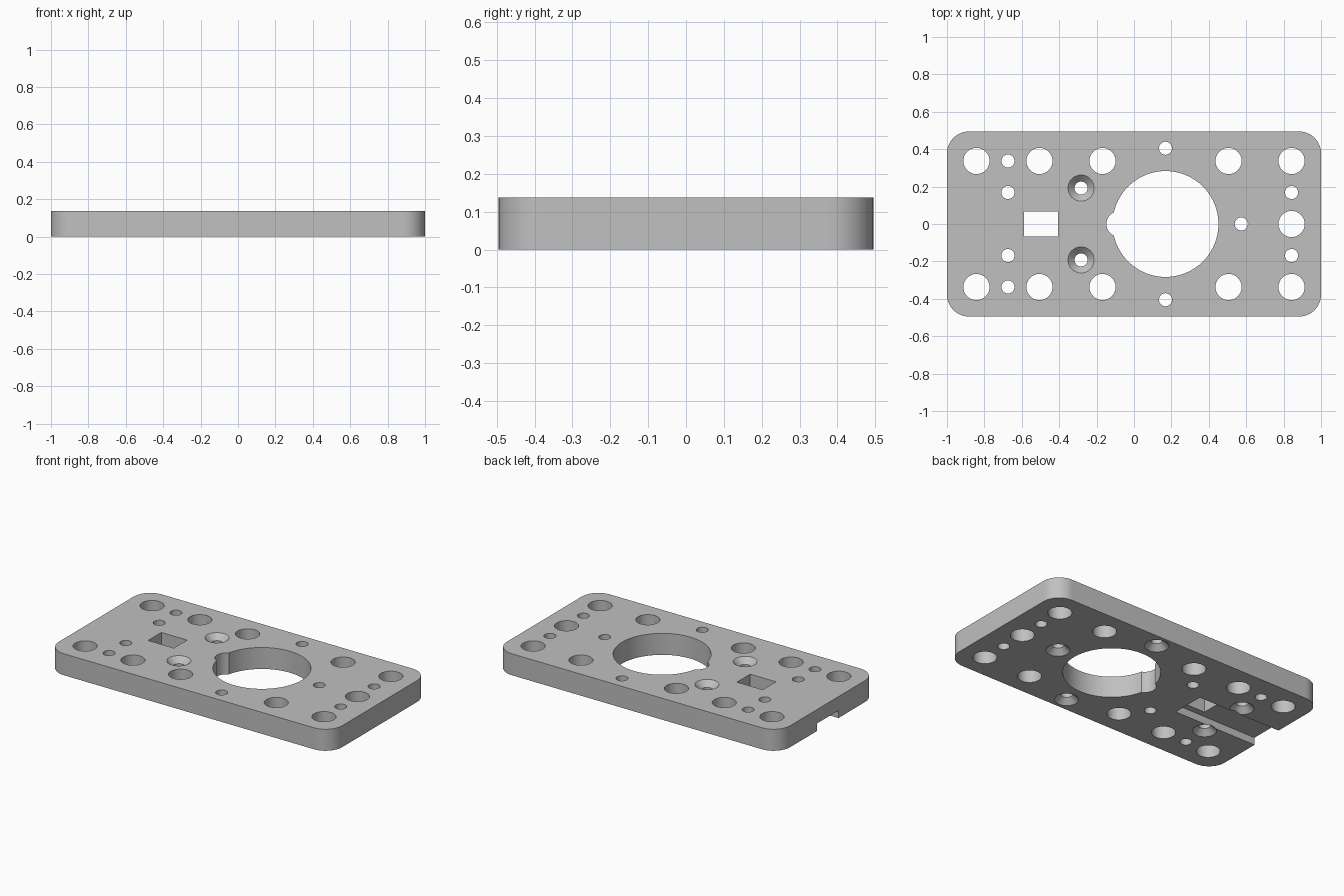
import bpy, bmesh, math

cube = bpy.data.objects.get("Cube")
if cube:
    bpy.data.objects.remove(cube, do_unlink=True)

T = 0.137            # plate thickness
P = 0.337            # hole grid pitch
R_BIG, R_SMALL = 0.07, 0.035

grey = bpy.data.materials.new("machined grey")
grey.use_nodes = True
grey.diffuse_color = (0.53, 0.53, 0.53, 1)
grey.node_tree.nodes["Principled BSDF"].inputs["Base Color"].default_value = (0.53, 0.53, 0.53, 1)


def add_object(name, bm):
    bmesh.ops.recalc_face_normals(bm, faces=bm.faces)
    mesh = bpy.data.meshes.new(name)
    bm.to_mesh(mesh)
    bm.free()
    mesh.materials.append(grey)
    obj = bpy.data.objects.new(name, mesh)
    bpy.context.collection.objects.link(obj)
    return obj


def box(x0, x1, y0, y1, z0, z1):
    bm = bmesh.new()
    bmesh.ops.create_cube(bm, size=1)
    for v in bm.verts:
        v.co = ((x0 + x1) / 2 + v.co.x * (x1 - x0),
                (y0 + y1) / 2 + v.co.y * (y1 - y0),
                (z0 + z1) / 2 + v.co.z * (z1 - z0))
    return bm


def turned(x, y, profile, n):
    """Closed solid turned about a vertical axis from (radius, z) pairs."""
    bm = bmesh.new()
    rings = [[bm.verts.new((x + r * math.cos(math.tau * i / n),
                            y + r * math.sin(math.tau * i / n), z))
              for i in range(n)] for r, z in profile]
    bm.faces.new(rings[0])
    bm.faces.new(rings[-1])
    for a, b in zip(rings, rings[1:]):
        for i in range(n):
            j = (i + 1) % n
            bm.faces.new((a[i], a[j], b[j], b[i]))
    return bm


# Rounded plate
bm = box(-1, 1, -0.495, 0.495, 0, T)
upright = [e for e in bm.edges if abs(e.verts[0].co.z - e.verts[1].co.z) > 0.1]
bmesh.ops.bevel(bm, geom=upright, offset=0.118, segments=12, profile=0.5, affect='EDGES')
plate = add_object("mounting_plate", bm)


def cut(bm):
    cutter = add_object("cutter", bm)
    cutter.hide_render = True
    mod = plate.modifiers.new("cut", 'BOOLEAN')
    mod.operation, mod.solver, mod.object = 'DIFFERENCE', 'EXACT', cutter
    bpy.context.view_layer.objects.active = plate
    bpy.ops.object.modifier_apply(modifier=mod.name)
    bpy.data.objects.remove(cutter, do_unlink=True)


def drill(x, y, r, n=32):
    cut(turned(x, y, [(r, -0.05), (r, T + 0.05)], n))


def countersink(x, y, top):
    e = 0.01
    prof = [(R_BIG + e, -e), (R_SMALL, R_BIG - R_SMALL), (R_SMALL, T + 0.05)]
    if top:
        prof = [(r, T - z) for r, z in prof]
    cut(turned(x, y, prof, 32))


# Large central bore with its side relief
drill(P / 2, 0, 0.283, 80)
drill(-0.081, 0, 0.067)

# Large and small through holes
for s in (-1, 1):
    for k in (-2.5, -1.5, -0.5, 1.5, 2.5):
        drill(k * P, s * P, R_BIG)
    drill(-2 * P, s * P, R_SMALL)
    drill(2.5 * P, s * P / 2, R_SMALL)
drill(2.5 * P, 0, R_BIG)

# Countersunk screw holes, two from above and the rest from below
for s in (-1, 1):
    countersink(-0.283, s * 0.192, True)
    countersink(-2 * P, s * P / 2, False)
    countersink(P / 2, s * 0.405, False)
countersink(P / 2 + 0.405, 0, False)

# Underside groove and the rectangular window above it
cut(box(-1.1, -0.406, -0.108, 0.108, -0.05, 0.048))
cut(box(-0.588, -0.406, -0.067, 0.067, -0.05, T + 0.05))

# Smooth bores and corners, crisp rims
bpy.ops.object.select_all(action='DESELECT')
plate.select_set(True)
bpy.context.view_layer.objects.active = plate
bpy.ops.object.shade_smooth_by_angle(angle=math.radians(30))
